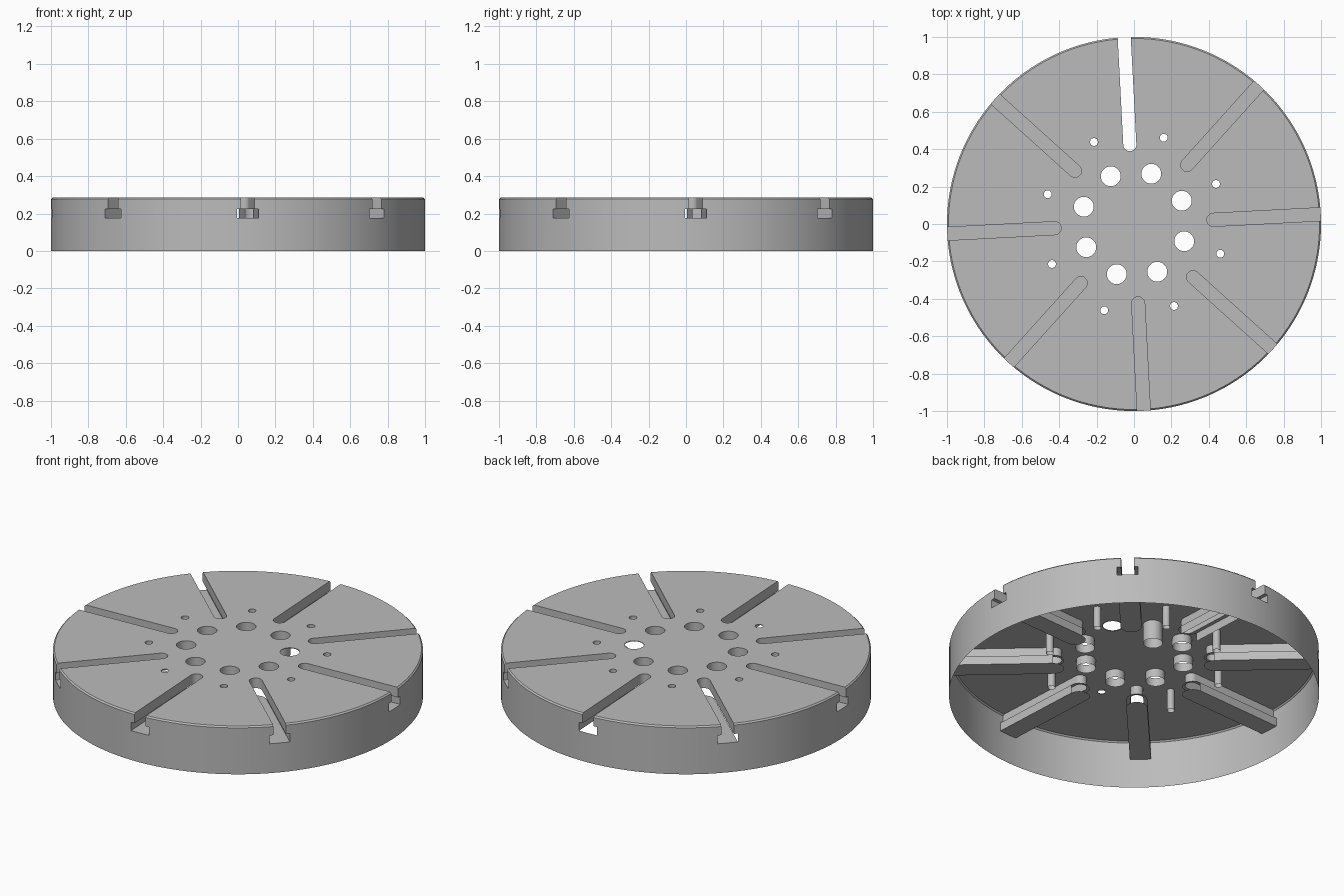
import bpy, bmesh
from math import radians, pi, cos, sin
from mathutils import Matrix, Vector

TOP, FLOOR, LEDGE = 0.285, 0.175, 0.225
SLOT_START, HOLE_START = 3, 26

if "Cube" in bpy.data.objects:
    bpy.data.objects.remove(bpy.data.objects["Cube"])


def make_object(name, bm):
    bmesh.ops.recalc_face_normals(bm, faces=bm.faces)
    mesh = bpy.data.meshes.new(name)
    bm.to_mesh(mesh)
    bm.free()
    obj = bpy.data.objects.new(name, mesh)
    bpy.context.collection.objects.link(obj)
    return obj


def polar(radius, degrees):
    a = radians(degrees)
    return Vector((radius * cos(a), radius * sin(a), 0))


def add_prism(bm, outline, low, high):
    face = bm.faces.new([bm.verts.new((p.x, p.y, low)) for p in outline])
    top = bmesh.ops.extrude_face_region(bm, geom=[face])["geom"]
    verts = [v for v in top if isinstance(v, bmesh.types.BMVert)]
    bmesh.ops.translate(bm, vec=(0, 0, high - low), verts=verts)


def slot_outline(start, half, degrees):
    # Round inner end, open past the rim
    end = [Vector((start, 0, 0)) + polar(half, 90 + i * 15) for i in range(13)]
    pts = end + [Vector((1.1, -half, 0)), Vector((1.1, half, 0))]
    turn = Matrix.Rotation(radians(degrees), 4, 'Z')
    return [turn @ p for p in pts]


def circle(centre, radius, count=32):
    return [centre + polar(radius, 360 * i / count) for i in range(count)]


# Plate body with a chamfered upper rim
bm = bmesh.new()
add_prism(bm, circle(Vector(), 1.0, 128), 0, TOP)
rim = [e for e in bm.edges if all(v.co.z > TOP - 0.001 for v in e.verts)]
bmesh.ops.bevel(bm, geom=rim, offset=0.008, segments=1, affect='EDGES')
plate = make_object("slotted_plate", bm)

# Narrow slot necks and round holes
necks, bases = bmesh.new(), bmesh.new()
hole_bottoms = set()
for i in range(8):
    slot_angle = SLOT_START + 45 * i
    hole_angle = HOLE_START + 45 * i
    add_prism(necks, slot_outline(0.425, 0.035, slot_angle), 0.2, 0.4)
    add_prism(bases, slot_outline(0.435, 0.057, slot_angle), FLOOR, LEDGE)
    depth = {0: 0.004, 1: 0.115}.get(i, 0.05)
    small_depth = 0.004 if i == 5 else 0.125
    for radius, size, d in ((0.284, 0.053, depth), (0.488, 0.021, small_depth)):
        add_prism(necks, circle(polar(radius, hole_angle), size), TOP - d, 0.4)
        hole_bottoms.add(TOP - d)

cutters = [make_object("neck_and_hole_cutter", necks),
           make_object("slot_base_cutter", bases)]
bpy.context.view_layer.objects.active = plate
plate.select_set(True)
for cutter in cutters:
    mod = plate.modifiers.new("cut", 'BOOLEAN')
    mod.operation, mod.solver, mod.object = 'DIFFERENCE', 'EXACT', cutter
    bpy.ops.object.modifier_apply(modifier=mod.name)
for cutter in cutters:
    bpy.data.objects.remove(cutter)


# Open the underside, the hole ends and the inner ends of the slots
def is_open(face):
    c = face.calc_center_median()
    r = c.xy.length
    if abs(face.normal.z) > 0.9:
        if c.z < 0.001 or any(abs(c.z - z) < 0.001 for z in hole_bottoms):
            return True
        local = Matrix.Rotation(-radians(SLOT_START + 90), 3, 'Z') @ c
        return abs(c.z - FLOOR) < 0.001 and local.x > 0 and abs(local.y) < 0.1
    if not FLOOR < c.z < LEDGE:
        return False
    local = Matrix.Rotation(-radians(SLOT_START + 135), 3, 'Z') @ c
    side = local.x > 0 and 0.05 < local.y < 0.06 and r < 0.95
    return 0.36 < r < 0.445 or side


bm = bmesh.new()
bm.from_mesh(plate.data)
bm.normal_update()
bmesh.ops.delete(bm, geom=[f for f in bm.faces if is_open(f)], context='FACES')
bm.to_mesh(plate.data)
bm.free()

# Plain grey metal
metal = bpy.data.materials.new("grey_metal")
metal.use_nodes = True
colour = (0.5, 0.5, 0.5, 1)
metal.diffuse_color = colour
metal.node_tree.nodes["Principled BSDF"].inputs["Base Color"].default_value = colour
plate.data.materials.clear()
plate.data.materials.append(metal)
for poly in plate.data.polygons:
    poly.material_index = 0
bpy.ops.object.shade_smooth_by_angle(angle=radians(30))
